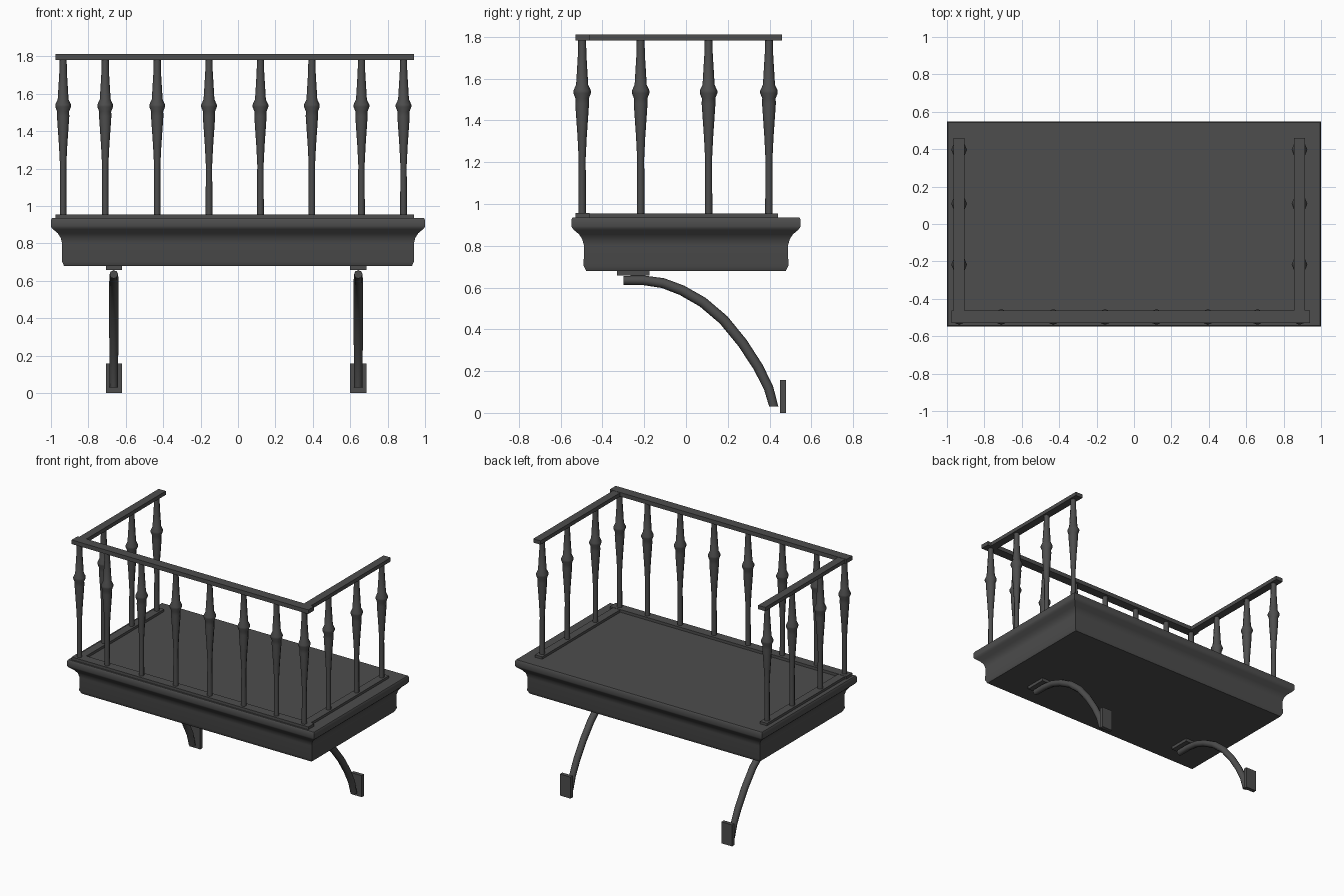
import bpy
import bmesh
import math
from mathutils import Vector

cube = bpy.data.objects.get("Cube")
if cube:
    bpy.data.objects.remove(cube, do_unlink=True)

iron = bpy.data.materials.new("dark grey")
iron.use_nodes = True
GREY = (0.075, 0.075, 0.075, 1)
iron.diffuse_color = GREY
iron.node_tree.nodes["Principled BSDF"].inputs["Base Color"].default_value = GREY


def finish(name, bm, smooth=None):
    """Turn a bmesh into a named object, optionally smooth below an angle."""
    bmesh.ops.recalc_face_normals(bm, faces=bm.faces)
    mesh = bpy.data.meshes.new(name)
    bm.to_mesh(mesh)
    bm.free()
    mesh.materials.append(iron)
    obj = bpy.data.objects.new(name, mesh)
    bpy.context.collection.objects.link(obj)
    if smooth:
        bpy.ops.object.select_all(action="DESELECT")
        obj.select_set(True)
        bpy.context.view_layer.objects.active = obj
        bpy.ops.object.shade_smooth_by_angle(angle=math.radians(smooth))
    return obj


def box(name, x, y, z):
    """Box from (low, high) pairs on each axis."""
    bm = bmesh.new()
    bmesh.ops.create_cube(bm, size=1)
    for v in bm.verts:
        v.co = [(a + b) / 2 + c * (b - a) for (a, b), c in zip((x, y, z), v.co)]
    return finish(name, bm)


def loft(name, rings, smooth):
    """Join equal rings of points into a closed, capped skin."""
    bm = bmesh.new()
    loops = [[bm.verts.new(p) for p in ring] for ring in rings]
    n = len(loops[0])
    for low, high in zip(loops, loops[1:]):
        for i in range(n):
            j = (i + 1) % n
            bm.faces.new((low[i], low[j], high[j], high[i]))
    bm.faces.new(loops[0][::-1])
    bm.faces.new(loops[-1])
    return finish(name, bm, smooth)


# Moulded floor slab: (inset, height) profile around a rectangle
slab_profile = [(0.07, 0.68), (0.058, 0.705), (0.06, 0.80), (0.052, 0.83),
                (0.036, 0.855), (0.012, 0.875), (0.003, 0.885), (0, 0.893),
                (0, 0.925), (0.006, 0.936)]
corners = [(-1, -1), (1, -1), (1, 1), (-1, 1)]
loft("floor_slab", [[(sx * (1 - d), sy * (0.548 - d), z) for sx, sy in corners]
                    for d, z in slab_profile], 35)

# Handrails and base rails
LEFT_X, RIGHT_X, FRONT_Y = 0.885, -0.935, -0.497
for name, z, back in (("base_rail", (0.934, 0.954), 0.44),
                      ("handrail", (1.782, 1.81), 0.46)):
    box("front_" + name, (-0.975, 0.94), (-0.53, -0.462), (z[0], z[1] + 0.002))
    for side, x in (("left_", LEFT_X), ("right_", RIGHT_X)):
        box(side + name, (x - 0.029, x + 0.029), (-0.463, back), z)

# Turned balusters: (radius, height) profile
baluster_profile = [(0.018, 0.95), (0.017, 1.22), (0.022, 1.32), (0.033, 1.48),
                    (0.032, 1.505), (0.042, 1.53), (0.042, 1.542),
                    (0.029, 1.57), (0.02, 1.72), (0.019, 1.785)]


def baluster(name, x, y):
    rings = []
    for r, z in baluster_profile:
        angles = [i * math.tau / 8 for i in range(8)]
        rings.append([(x + r * math.cos(a), y + r * math.sin(a), z) for a in angles])
    loft(name, rings, 50)


for x in (RIGHT_X, -0.71, -0.432, -0.155, 0.12, 0.395, 0.66, LEFT_X):
    baluster("front_baluster", x, FRONT_Y)
for y in (-0.217, 0.108, 0.397):
    baluster("left_baluster", LEFT_X, y)
    baluster("right_baluster", RIGHT_X, y)

# Curved wall brackets with a plate at each end
arm_path = [(-0.3, 0.634), (-0.2, 0.634), (-0.11, 0.621), (-0.02, 0.587),
            (0.08, 0.53), (0.18, 0.445), (0.27, 0.335), (0.345, 0.22),
            (0.395, 0.12), (0.42, 0.03)]
path = [Vector((0, y, z)) for y, z in arm_path]
for side, x in (("left_", 0.643), ("right_", -0.664)):
    rings = []
    for i, p in enumerate(path):
        t = (path[min(i + 1, len(path) - 1)] - path[max(i - 1, 0)]).normalized()
        if i == len(path) - 1:
            t = Vector((0, 0, -1))
        normal = t.cross(Vector((1, 0, 0)))
        r = 0.022 + 0.003 * math.sin(math.pi * i / (len(path) - 1))
        rings.append([p + Vector((x + r * math.cos(a), 0, 0)) + normal * r * math.sin(a)
                      for a in (k * math.tau / 8 for k in range(8))])
    loft(side + "bracket_arm", rings, 50)
    span = (x - 0.043, x + 0.043)
    box(side + "bracket_top_plate", span, (-0.33, -0.175), (0.658, 0.682))
    box(side + "bracket_wall_plate", span, (0.45, 0.478), (0, 0.157))
